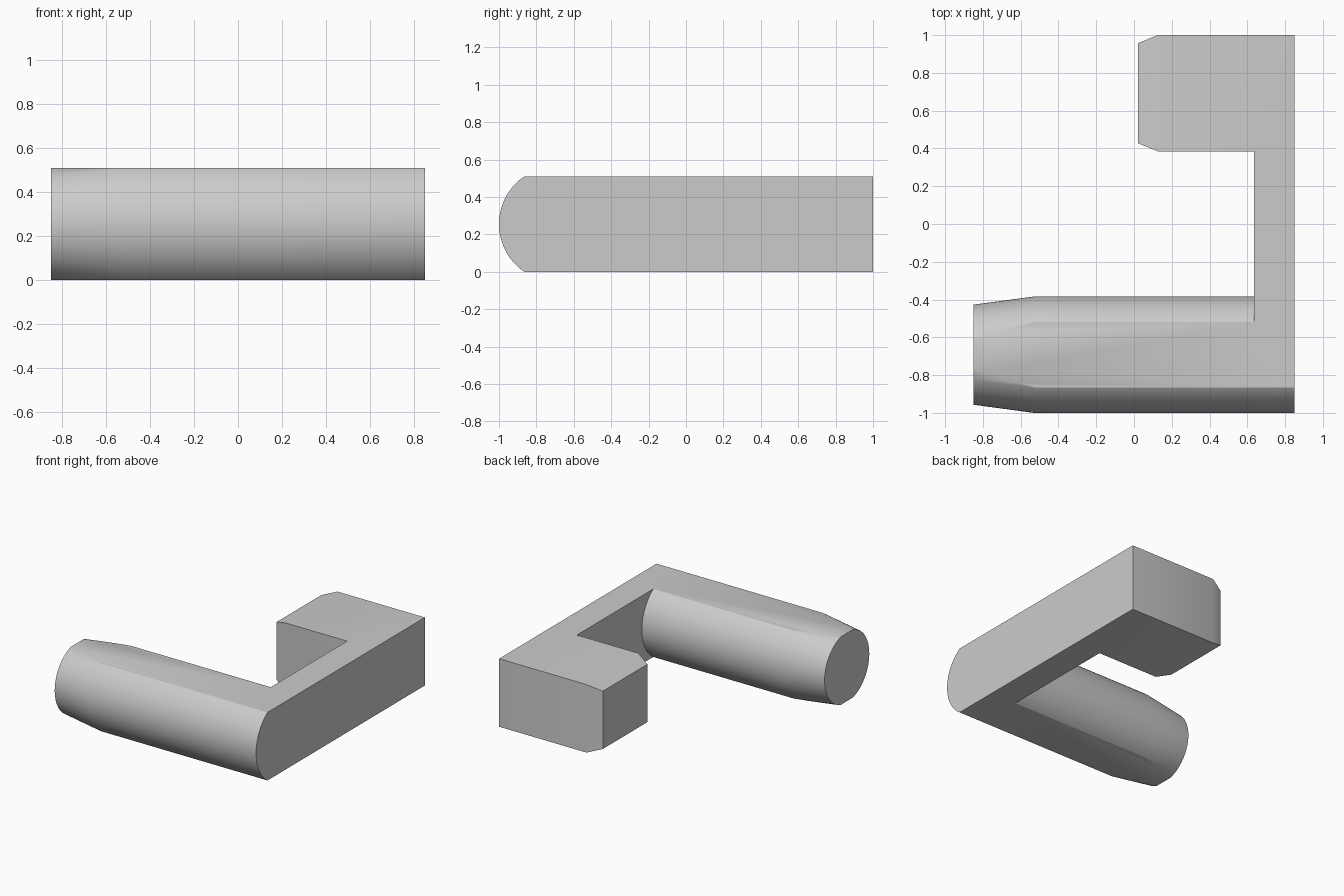
import bpy, bmesh, math
from mathutils import Matrix, Vector

if "Cube" in bpy.data.objects:
    bpy.data.objects.remove(bpy.data.objects["Cube"])

HEIGHT = 0.51
MID = HEIGHT / 2

grey = bpy.data.materials.new("plain grey")
grey.use_nodes = True
grey.diffuse_color = (0.6, 0.6, 0.6, 1)
grey.node_tree.nodes["Principled BSDF"].inputs["Base Color"].default_value = (0.6, 0.6, 0.6, 1)


def make_object(name, bm):
    bmesh.ops.recalc_face_normals(bm, faces=bm.faces)
    mesh = bpy.data.meshes.new(name)
    bm.to_mesh(mesh)
    bm.free()
    mesh.materials.append(grey)
    obj = bpy.data.objects.new(name, mesh)
    bpy.context.collection.objects.link(obj)
    return obj


def round_bar(sides=72):
    """Round bar along x with a tapered tip, flattened above and below."""
    bm = bmesh.new()
    rings = []
    for x, r in ((0.85, 0.308), (-0.53, 0.308), (-0.85, 0.265)):
        angles = [2 * math.pi * i / sides for i in range(sides)]
        rings.append([bm.verts.new((x, -0.692 + r * math.cos(a), MID + r * math.sin(a)))
                      for a in angles])
    for a, b in zip(rings, rings[1:]):
        for i in range(sides):
            j = (i + 1) % sides
            bm.faces.new((a[i], a[j], b[j], b[i]))
    bm.faces.new(rings[0])
    bm.faces.new(rings[-1])
    for z, direction in ((HEIGHT, 1), (0, -1)):
        geom = bm.verts[:] + bm.edges[:] + bm.faces[:]
        cut = bmesh.ops.bisect_plane(bm, geom=geom, plane_co=(0, 0, z),
                                     plane_no=(0, 0, direction), clear_outer=True)
        edges = [e for e in cut["geom_cut"] if isinstance(e, bmesh.types.BMEdge)]
        bmesh.ops.holes_fill(bm, edges=edges, sides=0)
    return make_object("hook_body", bm)


def web_and_jaw():
    """Side web and square jaw from one plan outline, with a tapered jaw end."""
    plan = [(0.85, -0.69), (0.85, 1), (0.125, 1), (0.125, 0.385), (0.635, 0.385), (0.635, -0.69)]
    bm = bmesh.new()
    base = bm.faces.new([bm.verts.new((x, y, 0)) for x, y in plan])
    top = bmesh.ops.extrude_face_region(bm, geom=[base], use_keep_orig=True)["geom"]
    bmesh.ops.translate(bm, vec=(0, 0, HEIGHT),
                        verts=[v for v in top if isinstance(v, bmesh.types.BMVert)])
    bm.normal_update()
    end = next(f for f in bm.faces if all(abs(v.co.x - 0.125) < 1e-4 for v in f.verts))
    tip = bmesh.ops.extrude_discrete_faces(bm, faces=[end])["faces"][0]
    centre = Vector((0.125, 0.6925, MID))
    bmesh.ops.scale(bm, vec=(1, 0.86, 0.85), space=Matrix.Translation(-centre), verts=tip.verts)
    bmesh.ops.translate(bm, vec=(-0.105, 0, 0), verts=tip.verts)
    return make_object("web_and_jaw", bm)


body = round_bar()
jaw = web_and_jaw()

# Join the two parts into one clean solid
union = body.modifiers.new("join", "BOOLEAN")
union.operation = "UNION"
union.solver = "EXACT"
union.object = jaw
bpy.context.view_layer.objects.active = body
bpy.ops.object.select_all(action="DESELECT")
body.select_set(True)
bpy.ops.object.modifier_apply(modifier=union.name)
bpy.data.objects.remove(jaw)

# Merge leftover coplanar faces
bm = bmesh.new()
bm.from_mesh(body.data)
bmesh.ops.remove_doubles(bm, verts=bm.verts, dist=1e-4)
bmesh.ops.dissolve_limit(bm, angle_limit=math.radians(0.5), verts=bm.verts, edges=bm.edges)
bm.to_mesh(body.data)
bm.free()

bpy.ops.object.shade_smooth_by_angle(angle=math.radians(30))
